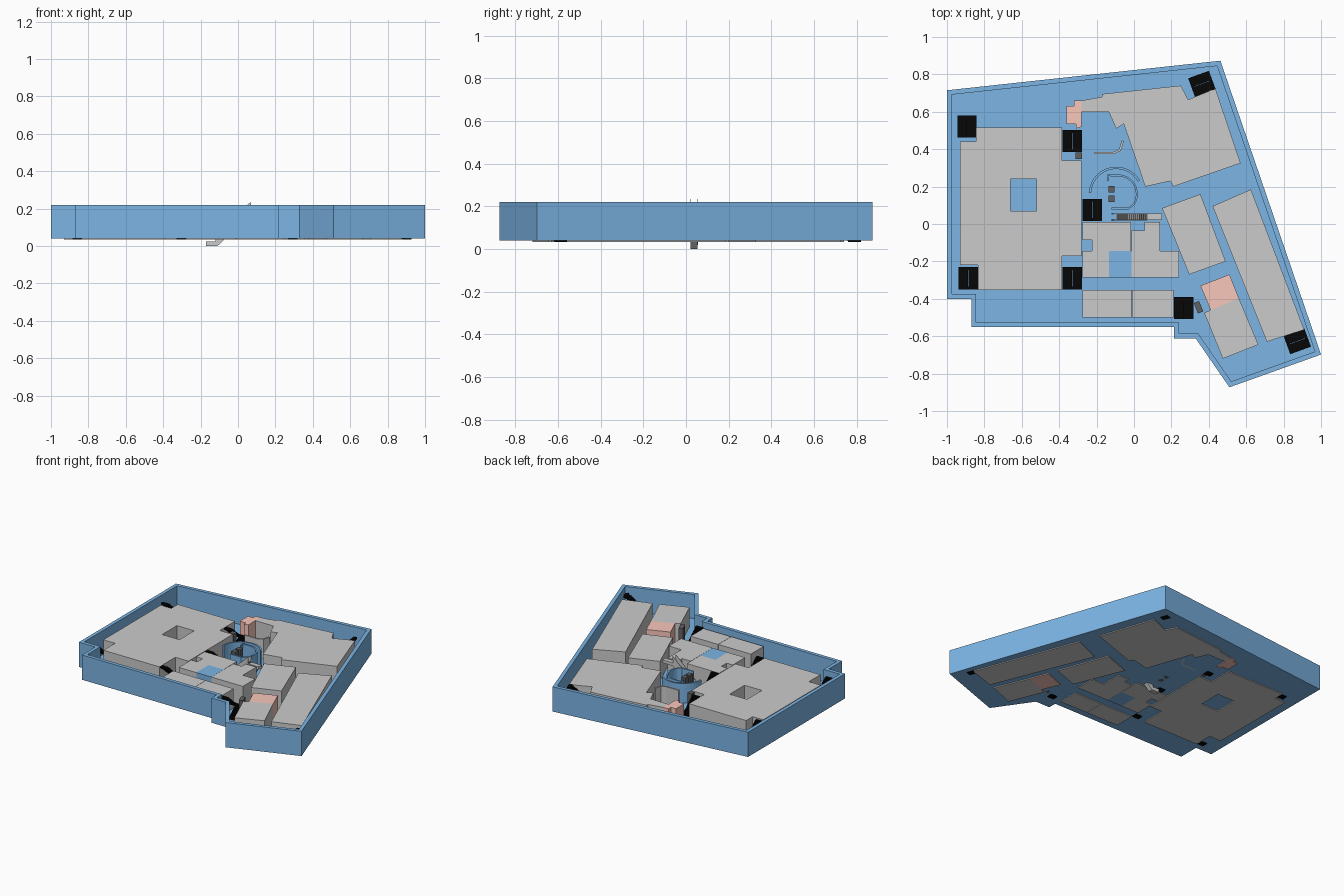
import bpy, bmesh, math
from mathutils import Vector, Matrix

if "Cube" in bpy.data.objects:
    bpy.data.objects.remove(bpy.data.objects["Cube"])


def material(name, rgb):
    m = bpy.data.materials.new(name)
    m.diffuse_color = (*rgb, 1)
    m.use_nodes = True
    m.node_tree.nodes["Principled BSDF"].inputs["Base Color"].default_value = m.diffuse_color
    return m


BLUE = material("blue", (0.20, 0.46, 0.78))
PINK = material("pink", (0.95, 0.57, 0.50))
BLACK = material("black", (0.002, 0.002, 0.002))
DARK = material("dark_grey", (0.12, 0.12, 0.12))
BASE, FLOOR, TOP, WALL = 0.034, 0.04, 0.187, 0.22


def prism(name, loops, z0, z1, mat=None):
    """Upright prism from flat outlines; inner outlines become holes."""
    cu = bpy.data.curves.new(name, 'CURVE')
    cu.dimensions, cu.fill_mode, cu.extrude = '2D', 'BOTH', (z1 - z0) / 2
    for pts in loops:
        sp = cu.splines.new('POLY')
        sp.points.add(len(pts) - 1)
        for p, (x, y) in zip(sp.points, pts):
            p.co = (x, y, 0, 1)
        sp.use_cyclic_u = True
    tmp = bpy.data.objects.new(name + "_outline", cu)
    bpy.context.collection.objects.link(tmp)
    deps = bpy.context.evaluated_depsgraph_get()
    me = bpy.data.meshes.new_from_object(tmp.evaluated_get(deps))
    bpy.data.objects.remove(tmp)
    bm = bmesh.new()
    bm.from_mesh(me)
    bmesh.ops.translate(bm, vec=(0, 0, (z0 + z1) / 2), verts=bm.verts)
    bmesh.ops.remove_doubles(bm, verts=bm.verts, dist=1e-5)
    bmesh.ops.recalc_face_normals(bm, faces=bm.faces)
    bm.to_mesh(me)
    bm.free()
    for p in me.polygons:
        p.use_smooth = False
    ob = bpy.data.objects.new(name, me)
    bpy.context.collection.objects.link(ob)
    me.materials.clear()
    if mat:
        me.materials.append(mat)
    return ob


def rect(x0, x1, y0, y1):
    return [(x0, y0), (x1, y0), (x1, y1), (x0, y1)]


def inset(pts, d):
    """Shift a clockwise outline inward by d."""
    out = []
    for i, p in enumerate(pts):
        a, b, c = Vector(pts[i - 1]), Vector(p), Vector(pts[(i + 1) % len(pts)])
        u, v = (b - a).normalized(), (c - b).normalized()
        n1, n2 = Vector((u.y, -u.x)), Vector((v.y, -v.x))
        out.append(tuple(b + (n1 + n2) * d / (1 + n1.dot(n2))))
    return out


def ribbon(path, w):
    """Outline of a thin wall following an open path."""
    left, right = [], []
    for i, p in enumerate(path):
        t = (Vector(path[min(i + 1, len(path) - 1)]) - Vector(path[max(i - 1, 0)])).normalized()
        n = Vector((-t.y, t.x)) * w / 2
        left.append(tuple(Vector(p) + n))
        right.append(tuple(Vector(p) - n))
    return left + right[::-1]


def arc(cx, cy, r, a0, a1, n=16):
    return [(cx + r * math.cos(math.radians(a0 + (a1 - a0) * i / n)),
             cy + r * math.sin(math.radians(a0 + (a1 - a0) * i / n))) for i in range(n + 1)]


def boxes(name, items, mat, matrix=Matrix()):
    """One mesh made of several boxes (x0,x1,y0,y1,z0,z1)."""
    bm = bmesh.new()
    for x0, x1, y0, y1, z0, z1 in items:
        m = Matrix.Translation(((x0 + x1) / 2, (y0 + y1) / 2, (z0 + z1) / 2)) \
            @ Matrix.Diagonal((x1 - x0, y1 - y0, z1 - z0, 1))
        bmesh.ops.create_cube(bm, size=1, matrix=matrix @ m)
    me = bpy.data.meshes.new(name)
    bm.to_mesh(me)
    bm.free()
    me.materials.append(mat)
    ob = bpy.data.objects.new(name, me)
    bpy.context.collection.objects.link(ob)
    return ob


# Outer wall and floor slab
outline = [(-1, .715), (.462, .873), (1, -.698), (.51, -.873), (.33, -.612), (.215, -.612),
           (.215, -.552), (-.87, -.552), (-.87, -.40), (-1, -.40)]
inner = inset(outline, .026)
prism("outer_wall", [outline, inner], FLOOR, WALL, BLUE)
prism("floor", [inner], FLOOR, FLOOR + .005, BLUE)

# Grey room blocks
rooms = {
    "west_hall": [[(-.93, .44), (-.845, .44), (-.845, .515), (-.385, .515), (-.385, .34), (-.28, .34),
                   (-.28, -.17), (-.385, -.17), (-.385, -.353), (-.835, -.353), (-.835, -.22), (-.93, -.22)],
                  rect(-.66, -.52, .07, .24)],
    "north_hall": [[(-.28, .66), (-.17, .68), (-.17, .695), (.25, .74), (.29, .665), (.435, .725),
                    (.57, .325), (.21, .20), (.195, .23), (.06, .20), (-.055, .535), (-.095, .51),
                    (-.135, .60), (-.28, .60)]],
    "inner_east_room": [[(.15, .085), (.355, .16), (.49, -.20), (.295, -.27)]],
    "outer_east_room": [[(.42, .095), (.625, .185), (.91, -.565), (.71, -.63)]],
    "south_east_room": [[(.41, -.46), (.56, -.395), (.665, -.645), (.475, -.72), (.375, -.475)]],
    "middle_room_left": [[(-.275, .01), (-.015, .01), (-.015, -.145), (-.135, -.145), (-.135, -.287),
                          (-.275, -.287), (-.275, -.145), (-.225, -.145), (-.225, -.085), (-.275, -.085)]],
    "middle_room_right": [[(-.013, -.035), (.055, -.035), (.055, .01), (.14, .01), (.14, -.145),
                           (.24, -.145), (.24, -.287), (-.013, -.287)]],
    "south_room_left": [rect(-.275, -.014, -.50, -.352)],
    "south_room_right": [rect(-.012, .21, -.50, -.352)],
}
for name, loops in rooms.items():
    prism(name, loops, BASE, TOP)

# Coloured room blocks
prism("blue_room", [rect(-.135, -.014, -.287, -.145)], BASE, TOP, BLUE)
prism("pink_room_east", [[(.355, -.33), (.51, -.27), (.56, -.395), (.41, -.46)]], BASE, TOP, PINK)
prism("pink_room_north", [[(-.36, .63), (-.32, .63), (-.32, .66), (-.28, .66), (-.28, .60), (-.28, .52),
                           (-.31, .51), (-.31, .535), (-.36, .535)]], BASE, TOP, PINK)

# Curved walls around the central lobby
prism("lobby_outer_wall", [ribbon(arc(-.095, .16, .14, 178, 30), .012)], FLOOR, TOP, BLUE)
prism("lobby_inner_wall", [ribbon([(-.14, .23), (-.14, .26)] + arc(-.085, .16, .10, 85, -35)
                                  + [(-.03, .083), (-.12, .083)], .010)], FLOOR, TOP, BLUE)
prism("lobby_north_wall", [ribbon([(-.21, .38), (-.11, .38), (-.075, .395), (-.06, .445)], .012)],
      FLOOR, TOP)

# Lifts
for i, (x, y, a) in enumerate([(-.12, .185, 0), (-.12, .135, 0), (-.295, .365, 0), (.345, -.445, 22)]):
    w, h = (.017, .017) if a == 0 else (.015, .030)
    boxes(f"lift_{i+1}", [(-w, w, -h, h, FLOOR, TOP)], DARK,
          Matrix.Translation((x, y, 0)) @ Matrix.Rotation(math.radians(a), 4, 'Z'))


# Switchback stairs: lower flight on the right half, upper flight on the left
def stair(name, x, y, angle=0, w=.104, l=.118, n=10):
    z0, rise, run = .034, .156 / (2 * n), (l - .03) / n
    zm, zt = z0 + n * rise, z0 + 2 * n * rise
    items = [(-w / 2, w / 2, l / 2 - .015, l / 2, zm - .012, zm),
             (-w / 2, .001, -l / 2, -l / 2 + .015, zt - .012, zt),
             (.001, w / 2, -l / 2, -l / 2 + .015, z0, .048)]
    for i in range(n):
        ya = -l / 2 + .015 + i * run
        za, zb = z0 + i * rise, zm + i * rise
        items.append((.001, w / 2, ya, ya + run, max(z0, za - .012), max(.048, za + rise)))
        items.append((-w / 2, -.001, -ya - run, -ya, zb - .012, zb + rise))
    boxes(name, items, BLACK,
          Matrix.Translation((x, y, 0)) @ Matrix.Rotation(math.radians(angle), 4, 'Z'))


for i, s in enumerate([(-.893, .522), (-.886, -.29), (-.33, .443), (-.224, .075), (-.33, -.29),
                       (.267, -.45), (.363, .75, 110), (.873, -.627, 110)]):
    stair(f"stair_{i+1}", *s)


# Escalator: side profile extruded across y, ribbed steps, two handrails
def side_profile(name, pts, y0, y1, mat=None):
    ob = prism(name, [pts], -y1, -y0, mat)
    ob.data.transform(Matrix.Rotation(math.radians(90), 4, 'X'))
    return ob


side_profile("escalator_body", [(-.17, 0), (-.11, 0), (.07, .165), (.15, .165), (.15, .187), (.06, .187),
                                (-.115, .025), (-.17, .025)], .022, .055)
boxes("escalator_steps", [(-.105 + i * .011, -.094 + i * .011, .024, .053, .02 + i * .010, .04 + i * .010)
                          for i in range(16)], DARK)
for side, y in (("front", .020), ("back", .053)):
    side_profile(f"escalator_{side}_rail", [(-.12, .02), (.065, .187), (.07, .235), (.055, .225), (-.12, .065)],
                 y, y + .003)
